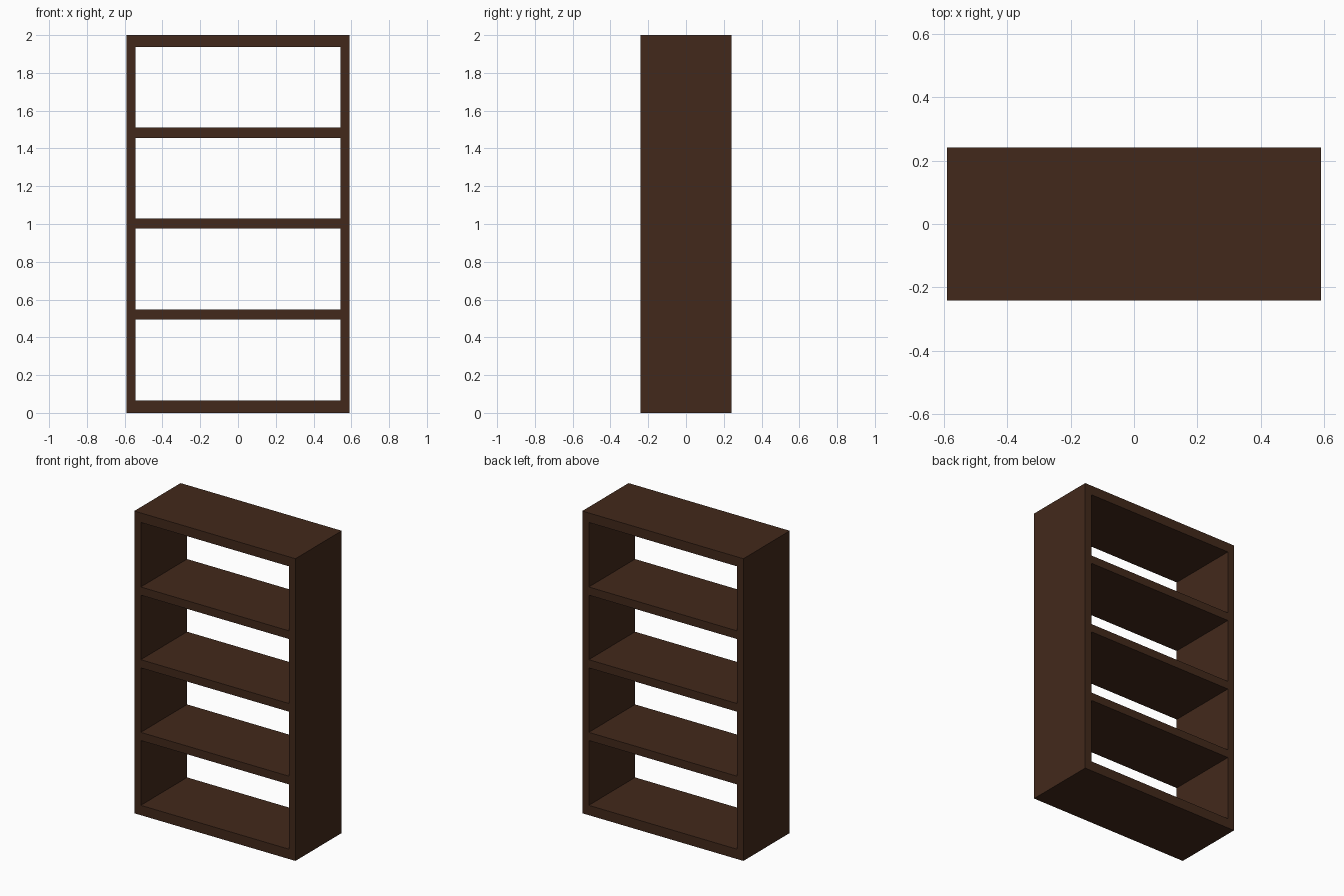
import bpy, bmesh

if "Cube" in bpy.data.objects:
    bpy.data.objects.remove(bpy.data.objects["Cube"])

W, D, H = 0.59, 0.242, 2.0          # half width, half depth, height
IN_W, IN_LO, IN_HI = 0.542, 0.065, 1.937   # opening of the frame

wood = bpy.data.materials.new("dark_wood")
wood.diffuse_color = (0.055, 0.022, 0.011, 1)
wood.use_nodes = True
wood.node_tree.nodes["Principled BSDF"].inputs["Base Color"].default_value = wood.diffuse_color


def finish(name, bm):
    bmesh.ops.recalc_face_normals(bm, faces=bm.faces)
    mesh = bpy.data.meshes.new(name)
    bm.to_mesh(mesh)
    bm.free()
    mesh.materials.append(wood)
    obj = bpy.data.objects.new(name, mesh)
    bpy.context.collection.objects.link(obj)
    return obj


def rect(bm, hw, lo, hi, y):
    return [bm.verts.new((x, y, z)) for x, z in
            ((-hw, lo), (hw, lo), (hw, hi), (-hw, hi))]


# Outer frame: a rectangular ring run from front to back
bm = bmesh.new()
rings = [rect(bm, W, 0, H, -D), rect(bm, W, 0, H, D),
         rect(bm, IN_W, IN_LO, IN_HI, D), rect(bm, IN_W, IN_LO, IN_HI, -D)]
for a, b in zip(rings, rings[1:] + rings[:1]):
    for i in range(4):
        j = (i + 1) % 4
        bm.faces.new((a[i], a[j], b[j], b[i]))
finish("outer_frame", bm)

# Three shelves between the sides
for n, z in enumerate((0.521, 1.002, 1.483), 1):
    bm = bmesh.new()
    bmesh.ops.create_cube(bm, size=1)
    bmesh.ops.scale(bm, vec=(2 * IN_W, 2 * D, 0.054), verts=bm.verts)
    bmesh.ops.translate(bm, vec=(0, 0, z), verts=bm.verts)
    finish(f"shelf_{n}", bm)
